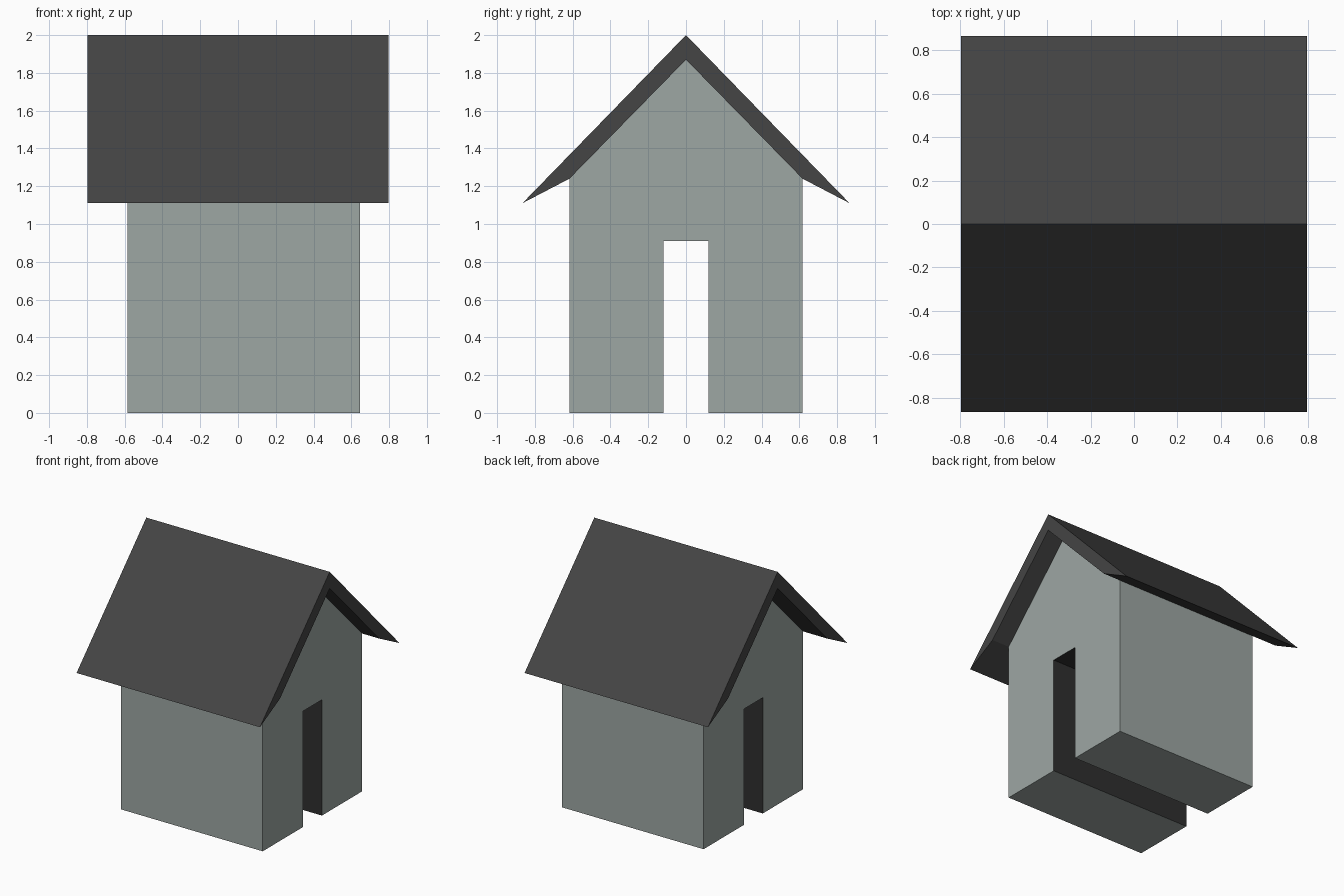
import bpy, bmesh

if "Cube" in bpy.data.objects:
    bpy.data.objects.remove(bpy.data.objects["Cube"])


def material(name, rgb):
    m = bpy.data.materials.new(name)
    m.diffuse_color = (*rgb, 1)
    m.use_nodes = True
    m.node_tree.nodes["Principled BSDF"].inputs["Base Color"].default_value = m.diffuse_color
    return m


def mirrored(half):
    """Complete a (y, z) outline by reflecting the +y half across y = 0."""
    return half + [(-y, z) for y, z in reversed(half) if y > 0]


def extrude_x(name, outline, x0, x1, materials, is_second=lambda c: False):
    """Extrude a (y, z) outline along x; chosen faces get the second material."""
    bm = bmesh.new()
    a = [bm.verts.new((x0, y, z)) for y, z in outline]
    b = [bm.verts.new((x1, y, z)) for y, z in outline]
    bm.faces.new(a)
    bm.faces.new(b)
    n = len(outline)
    for i in range(n):
        j = (i + 1) % n
        f = bm.faces.new((a[i], a[j], b[j], b[i]))
        if is_second(f.calc_center_median()):
            f.material_index = 1
    bmesh.ops.recalc_face_normals(bm, faces=bm.faces)
    mesh = bpy.data.meshes.new(name)
    bm.to_mesh(mesh)
    bm.free()
    for m in materials:
        mesh.materials.append(m)
    obj = bpy.data.objects.new(name, mesh)
    bpy.context.collection.objects.link(obj)
    return obj


wall_mat = material("wall_grey", (0.34, 0.385, 0.37))
roof_mat = material("roof_dark", (0.058, 0.058, 0.058))
door_mat = material("passage_black", (0.028, 0.028, 0.028))

DOOR_W, DOOR_H = 0.118, 0.91
EAVE, PEAK = (0.617, 1.24), 1.87

# Gabled walls with the doorway running right through, lined in dark
half_wall = [(DOOR_W, DOOR_H), (DOOR_W, 0), (EAVE[0], 0), EAVE, (0, PEAK)]
extrude_x("walls", mirrored(half_wall), -0.585, 0.647, [wall_mat, door_mat],
          lambda c: abs(c.y) < 0.2 and c.z < 1)

# Roof: wedge-edged chevron resting on the gables and overhanging all round
left_under = [(-EAVE[0], EAVE[1]), (-0.866, 1.11)]
roof_outline = [(0, PEAK)] + left_under + [(0, 2.0), (0.866, 1.11), EAVE]
extrude_x("roof", roof_outline, -0.797, 0.797, [roof_mat])
